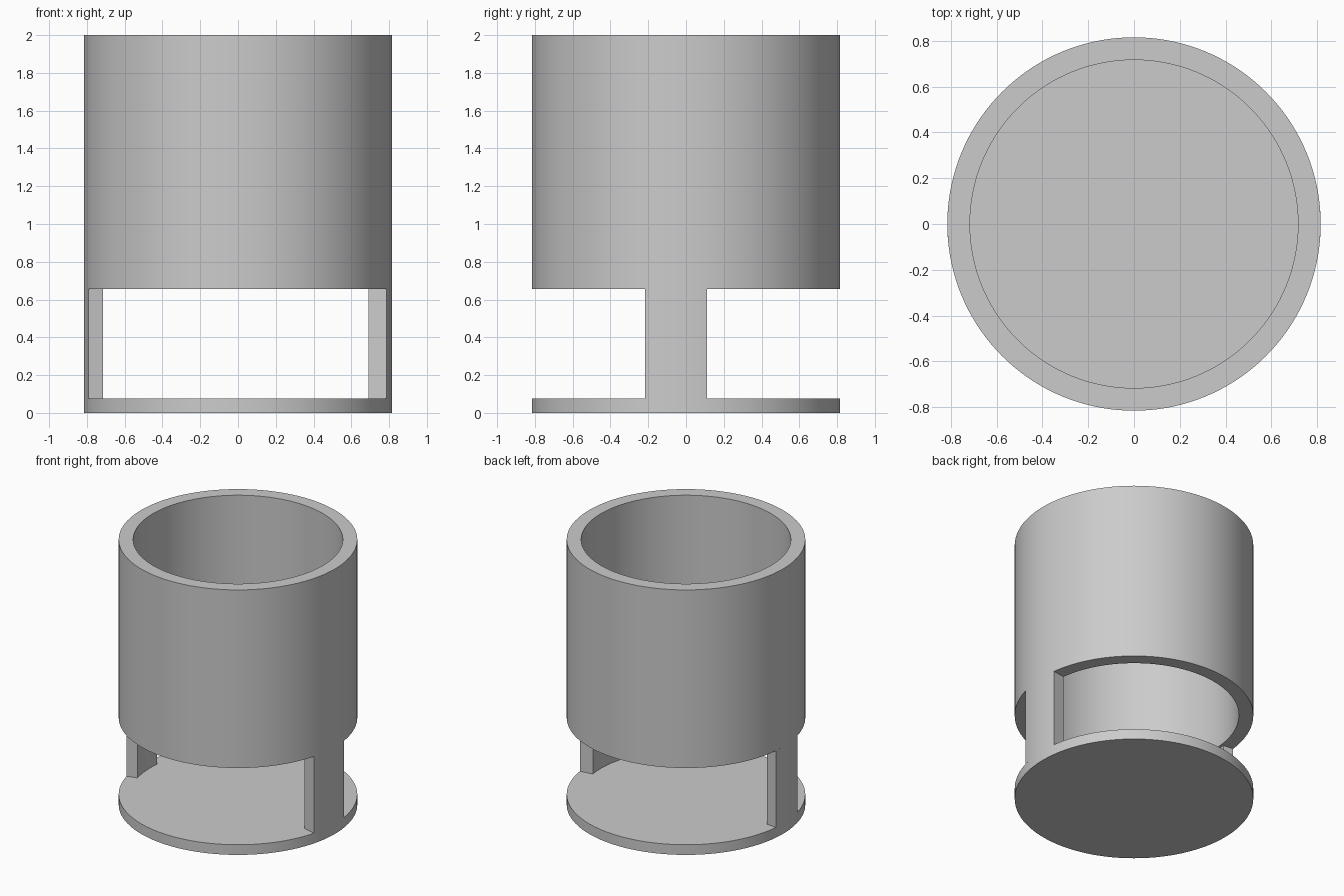
import bpy, bmesh
from math import cos, sin, radians

cube = bpy.data.objects.get("Cube")
if cube:
    bpy.data.objects.remove(cube, do_unlink=True)

OUTER, INNER = 0.816, 0.717
BASE_TOP, TUBE_BOTTOM, TOP = 0.077, 0.656, 2.0
SEGMENTS = 144

grey = bpy.data.materials.new("plain_grey")
grey.use_nodes = True
colour = (0.6, 0.6, 0.6, 1)
grey.diffuse_color = colour
grey.node_tree.nodes["Principled BSDF"].inputs["Base Color"].default_value = colour


def finish(name, bm):
    bmesh.ops.recalc_face_normals(bm, faces=bm.faces[:])
    mesh = bpy.data.meshes.new(name)
    bm.to_mesh(mesh)
    bm.free()
    mesh.materials.append(grey)
    obj = bpy.data.objects.new(name, mesh)
    bpy.context.collection.objects.link(obj)
    bpy.ops.object.select_all(action='DESELECT')
    obj.select_set(True)
    bpy.context.view_layer.objects.active = obj
    bpy.ops.object.shade_smooth_by_angle(angle=radians(30))
    return obj


def ring_part(name, inner, outer, bottom, top, start=0, end=360):
    """Sweep a rectangular section around z, from start to end in degrees."""
    bm = bmesh.new()
    closed = end - start == 360
    steps = SEGMENTS if closed else 12
    section = [(inner, bottom), (outer, bottom), (outer, top), (inner, top)]
    loops = []
    for i in range(steps if closed else steps + 1):
        a = radians(start + (end - start) * i / steps)
        loops.append([bm.verts.new((r * cos(a), r * sin(a), z)) for r, z in section])
    for i in range(steps):
        p, q = loops[i], loops[(i + 1) % len(loops)]
        for j in range(4):
            k = (j + 1) % 4
            bm.faces.new((p[j], p[k], q[k], q[j]))
    if not closed:
        bm.faces.new(loops[0])
        bm.faces.new(loops[-1])
    return finish(name, bm)


# Solid base disc
bm = bmesh.new()
bmesh.ops.create_cone(bm, cap_ends=True, segments=SEGMENTS, radius1=OUTER,
                      radius2=OUTER, depth=BASE_TOP)
bmesh.ops.translate(bm, verts=bm.verts[:], vec=(0, 0, BASE_TOP / 2))
finish("base_disc", bm)

# Open tube carried by two curved posts, the right one slightly thinner
ring_part("upper_tube", INNER, OUTER, TUBE_BOTTOM, TOP)
ring_part("left_post", INNER, OUTER, BASE_TOP, TUBE_BOTTOM, -15.5, 7.8)
ring_part("right_post", 0.737, OUTER, BASE_TOP, TUBE_BOTTOM, 173.9, 194)
